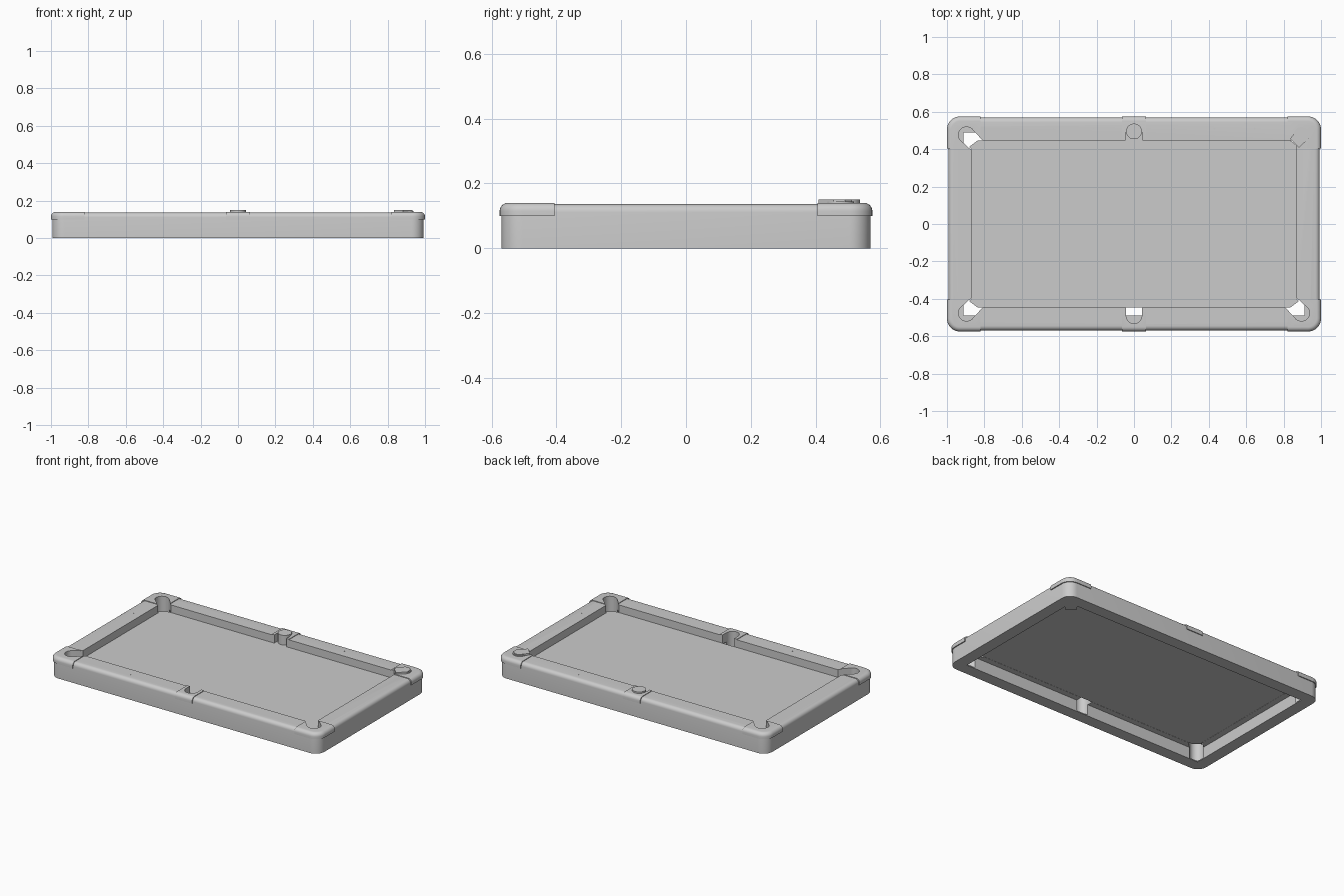
import bpy, bmesh, math

if "Cube" in bpy.data.objects:
    bpy.data.objects.remove(bpy.data.objects["Cube"])

FIELD_Z = 0.085


def make(name, bm):
    bmesh.ops.recalc_face_normals(bm, faces=bm.faces)
    me = bpy.data.meshes.new(name)
    bm.to_mesh(me)
    bm.free()
    ob = bpy.data.objects.new(name, me)
    bpy.context.collection.objects.link(ob)
    return ob


def loft(name, rings):
    """Closed solid through equal-length rings of 3D points."""
    bm = bmesh.new()
    vs = [[bm.verts.new(p) for p in r] for r in rings]
    n = len(vs[0])
    for a, b in zip(vs, vs[1:]):
        for i in range(n):
            j = (i + 1) % n
            bm.faces.new((a[i], a[j], b[j], b[i]))
    bm.faces.new(vs[0][::-1])
    bm.faces.new(vs[-1])
    return make(name, bm)


def prism(name, pts, z0, z1):
    return loft(name, [[(x, y, z) for x, y in pts] for z in (z0, z1)])


def box(name, x0, x1, y0, y1, z0, z1):
    return prism(name, [(x0, y0), (x1, y0), (x1, y1), (x0, y1)], z0, z1)


def circle(cx, cy, r, n=32):
    return [(cx + r * math.cos(2 * math.pi * i / n), cy + r * math.sin(2 * math.pi * i / n)) for i in range(n)]


def rounded_slab(name, hx, hy, r, z0, z1, bev):
    rings = []
    levels = [(z0, 0)] + [(z1 - bev + bev * math.sin(t * math.pi / 12), bev * (1 - math.cos(t * math.pi / 12))) for t in range(7)]
    for z, ins in levels:
        ring = []
        for q, (sx, sy) in enumerate([(1, 1), (-1, 1), (-1, -1), (1, -1)]):
            for k in range(9):
                a = math.pi / 2 * (q + k / 8)
                ring.append((sx * (hx - r) + (r - ins) * math.cos(a), sy * (hy - r) + (r - ins) * math.sin(a), z))
        rings.append(ring)
    return loft(name, rings)


def boolean(ob, cutter, op='DIFFERENCE'):
    m = ob.modifiers.new("cut", 'BOOLEAN')
    m.operation, m.solver, m.object = op, 'EXACT', cutter
    bpy.context.view_layer.objects.active = ob
    bpy.ops.object.modifier_apply(modifier=m.name)


def smooth(ob):
    bpy.ops.object.select_all(action='DESELECT')
    ob.select_set(True)
    bpy.context.view_layer.objects.active = ob
    bpy.ops.object.shade_smooth_by_angle(angle=math.radians(30))


def mouth(sx, sy):
    pts = [(0.81, 0.4475), (0.865, 0.507), (0.925, 0.445), (0.87, 0.395), (0.82, 0.41)]
    return [(sx * x, sy * y) for x, y in pts]


# cutters: bed opening, wider underside opening, open pockets
cutters = [box("bed_opening", -0.87, 0.87, -0.4475, 0.4475, -1, 1),
           box("underside_opening", -0.912, 0.912, -0.488, 0.488, -1, FIELD_Z - 0.007)]
for sx, sy in [(-1, 1), (-1, -1), (1, -1)]:
    cutters.append(prism("mouth_cutter", mouth(sx, sy), 0.006, 1))
    cutters.append(prism("pocket_cutter", circle(sx * 0.896, sy * 0.476, 0.043), 0.006, 1))
cutters.append(box("side_mouth_cutter", -0.043, 0.043, -0.49, -0.43, 0.006, 1))
cutters.append(prism("side_pocket_cutter", circle(0, -0.49, 0.042), 0.006, 1))
cutters.append(box("back_mouth_cutter", -0.045, 0.045, 0.43, 0.49, FIELD_Z, 1))

# table frame with rails
frame = rounded_slab("table_frame", 0.993, 0.569, 0.065, 0, 0.136, 0.025)
for c in cutters:
    boolean(frame, c)
smooth(frame)

# raised corner and side caps
regions = [(sx, sy) for sx in (-1, 1) for sy in (-1, 1)] + [(0, -1), (0, 1)]
for sx, sy in regions:
    cap = rounded_slab("corner_cap" if sx else "side_cap", 1.0, 0.575, 0.07, 0.10, 0.140, 0.025)
    xs = sorted((sx * 0.82, sx * 1.2)) if sx else (-0.063, 0.063)
    ys = sorted((sy * 0.405, sy * 0.8))
    keep = box("keep", *xs, *ys, -1, 1)
    boolean(cap, keep, 'INTERSECT')
    bpy.data.objects.remove(keep)
    for c in cutters:
        if c.name != "underside_opening":
            boolean(cap, c)
    smooth(cap)

for c in cutters:
    bpy.data.objects.remove(c)

# playing bed with clipped corners
bed = []
for sx, sy in [(1, 1), (-1, 1), (-1, -1), (1, -1)]:
    corner = [(sx * 0.87, sy * 0.402), (sx * 0.882, sy * 0.412), (sx * 0.834, sy * 0.4475)]
    bed += corner if sx * sy > 0 else corner[::-1]
prism("playing_bed", bed, FIELD_Z - 0.006, FIELD_Z)

# filled pockets at the back
smooth(prism("corner_plug", circle(0.896, 0.476, 0.043), 0.0, 0.145))
plug = [(0.834, 0.455), (0.882, 0.408), (0.932, 0.455), (0.932, 0.49), (0.91, 0.512), (0.88, 0.512)]
prism("corner_plug_mouth", plug, 0.0, 0.151)
smooth(prism("side_plug", circle(0, 0.495, 0.042), FIELD_Z - 0.006, 0.150))

# small sight dots on the rails
for s in (-1, 1):
    for k in (1, 2, 3):
        for m in (-1, 1):
            prism("sight_dot", circle(m * 0.215 * k, s * 0.51, 0.005, 12), 0.13, 0.1364)
    for y in (-0.22, 0, 0.22):
        prism("sight_dot", circle(s * 0.93, y, 0.005, 12), 0.13, 0.1364)
